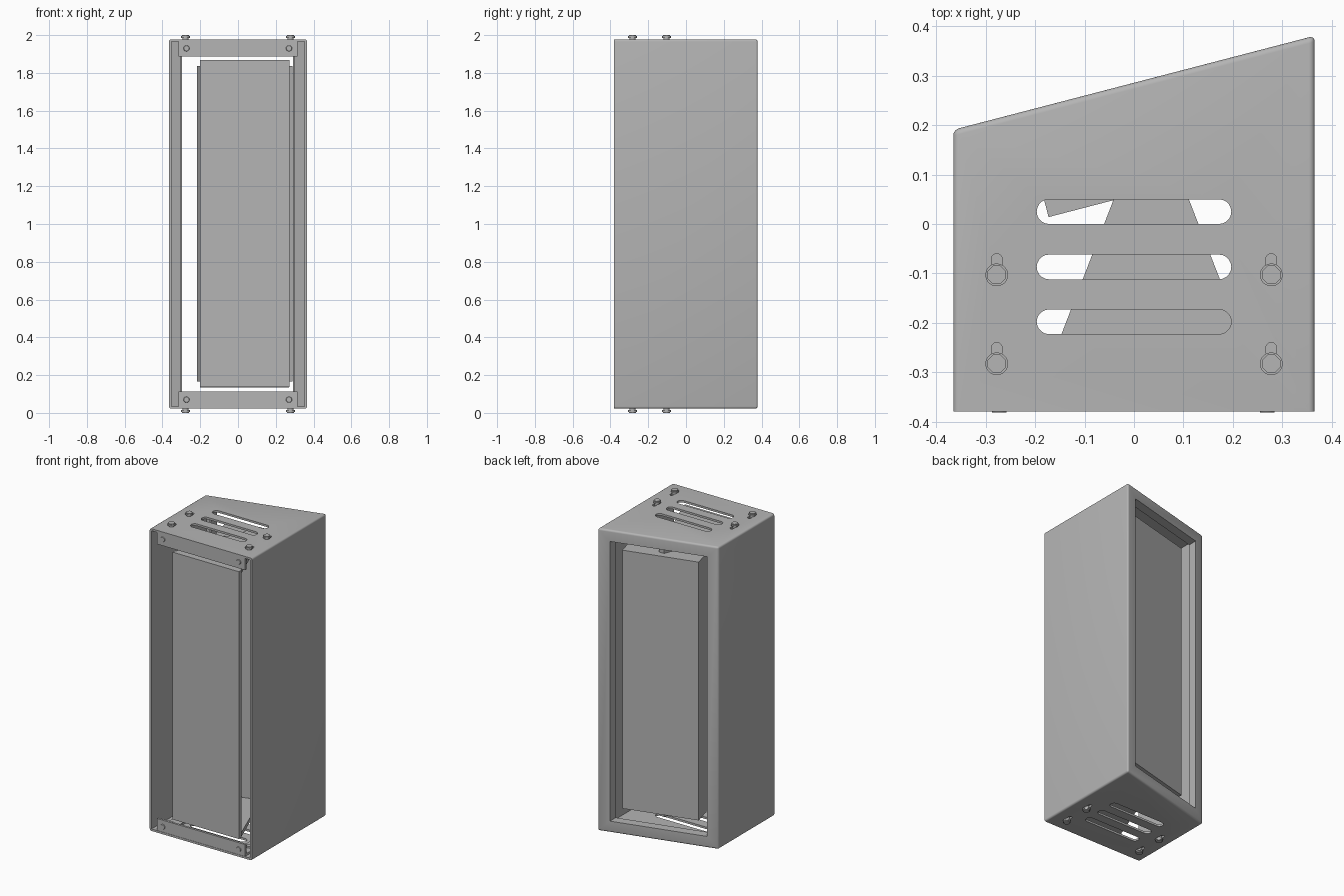
import bpy, bmesh, math
from mathutils import Matrix, Vector

cube = bpy.data.objects.get("Cube")
if cube:
    bpy.data.objects.remove(cube, do_unlink=True)

grey = bpy.data.materials.new("plain grey")
grey.use_nodes = True
colour = (0.46, 0.46, 0.46, 1)
grey.diffuse_color = colour
grey.node_tree.nodes["Principled BSDF"].inputs["Base Color"].default_value = colour

W, FRONT, LOW, HIGH, WALL = 0.366, -0.38, 0.022, 1.978, 0.013
SLOPE = 0.26


def back_y(x):
    return 0.286 + SLOPE * x


def add(name, bm):
    bmesh.ops.recalc_face_normals(bm, faces=bm.faces)
    mesh = bpy.data.meshes.new(name)
    bm.to_mesh(mesh)
    bm.free()
    ob = bpy.data.objects.new(name, mesh)
    bpy.context.collection.objects.link(ob)
    mesh.materials.append(grey)
    return ob


def prism_bm(outline, z0, z1):
    bm = bmesh.new()
    face = bm.faces.new([bm.verts.new((x, y, z0)) for x, y in outline])
    ext = bmesh.ops.extrude_face_region(bm, geom=[face])
    verts = [g for g in ext["geom"] if isinstance(g, bmesh.types.BMVert)]
    bmesh.ops.translate(bm, verts=verts, vec=(0, 0, z1 - z0))
    return bm


def prism(name, outline, z0, z1):
    return add(name, prism_bm(outline, z0, z1))


def box(name, x0, x1, y0, y1, z0, z1):
    return prism(name, [(x0, y0), (x1, y0), (x1, y1), (x0, y1)], z0, z1)


def both_ends(name, outline, z0, z1):
    """The same part at the top and mirrored at the bottom."""
    return (prism("top_" + name, outline, z0, z1),
            prism("bottom_" + name, outline, 2 - z1, 2 - z0))


def stadium(cx, cy, half, r, upright=False, n=10):
    pts = []
    for side in (1, -1):
        for i in range(n + 1):
            a = math.pi * (i / n - 0.5)
            u, v = side * (half + r * math.cos(a)), side * r * math.sin(a)
            pts.append((cx - v, cy + u) if upright else (cx + u, cy + v))
    return pts


def circle(cx, cy, r, n):
    return [(cx + r * math.cos(2 * math.pi * (i + 0.5) / n),
             cy + r * math.sin(2 * math.pi * (i + 0.5) / n)) for i in range(n)]


def cut(target, cutter):
    cutter.hide_render = True
    mod = target.modifiers.new("cut", "BOOLEAN")
    mod.operation, mod.solver, mod.object = "DIFFERENCE", "EXACT", cutter
    bpy.context.view_layer.objects.active = target
    bpy.ops.object.modifier_apply(modifier=mod.name)
    bpy.data.objects.remove(cutter, do_unlink=True)


def smooth(ob):
    bpy.ops.object.select_all(action="DESELECT")
    ob.select_set(True)
    bpy.context.view_layer.objects.active = ob
    bpy.ops.object.shade_smooth_by_angle(angle=math.radians(35))


# Housing: rounded sheet shell with a slanted back, open at the front
bm = prism_bm([(-W, FRONT), (W, FRONT), (W, back_y(W)), (-W, back_y(-W))], LOW, HIGH)
edges = [e for e in bm.edges if max(v.co.y for v in e.verts) > 0]
bmesh.ops.bevel(bm, geom=edges, offset=0.012, segments=4, profile=0.5, affect="EDGES")
housing = add("housing", bm)
inner = W - WALL
cut(housing, prism("inside_cutter",
                   [(-inner, FRONT - 0.1), (inner, FRONT - 0.1),
                    (inner, back_y(inner) - WALL), (-inner, back_y(-inner) - WALL)],
                   LOW + WALL, HIGH - WALL))

# Window in the back
WL, WR, WB, WT = -0.297, 0.292, 0.095, 1.905
cut(housing, box("window_cutter", WL, WR, 0.13, 0.6, WB, WT))

# Ventilation slots and fixing slots through top and bottom
for y in (0.025, -0.087, -0.198):
    cut(housing, prism("vent_cutter", stadium(0, y, 0.172, 0.025), -0.1, 2.1))
fixings = [(x, y) for x in (-0.278, 0.278) for y in (-0.103, -0.283)]
for x, y in fixings:
    cut(housing, prism("fixing_cutter", stadium(x, y + 0.016, 0.016, 0.011, True), -0.1, 2.1))
smooth(housing)


# Inward lips round the window
def lip(name, x0, x1, z0, z1):
    depth = 0.06
    prism(name, [(x0, back_y(x0) - depth), (x1, back_y(x1) - depth),
                 (x1, back_y(x1) - WALL), (x0, back_y(x0) - WALL)], z0, z1)


T = 0.01
lip("window_lip_right", WL - T, WL, WB - T, WT + T)
lip("window_lip_left", WR, WR + T, WB - T, WT + T)
lip("window_lip_top", WL, WR, WT, WT + T)
lip("window_lip_bottom", WL, WR, WB - T, WB)

# Screen box set parallel to the slanted back
along = Vector((1, SLOPE)).normalized()
inward = Vector((-along.y, along.x))
corner = Vector((-0.173, 0.014))
length, depth = 0.478, 0.17
prism("screen_box", [corner, corner + along * length,
                     corner + along * length + inward * depth, corner + inward * depth],
      0.165, 1.837)

# Carrier: front plate with tapered arms that grip the screen box
box("carrier_plate", -0.202, 0.272, FRONT, FRONT + 0.025, 0.137, 1.867)
both_ends("carrier_arm", [(-0.2, FRONT + 0.02), (0.27, FRONT + 0.02),
                          (0.053, 0.2), (0.017, 0.2)], 1.839, 1.866)

# Front cross bars with side tabs folded back under the housing
bar_x, bar_front = 0.316, FRONT + 0.002
both_ends("cross_bar", [(-bar_x, bar_front), (bar_x, bar_front),
                        (bar_x, bar_front + 0.014), (-bar_x, bar_front + 0.014)],
          1.888, HIGH - 0.004)
for side, sign in (("right", -1), ("left", 1)):
    tab = [(sign * x, y) for x, y in ((0.235, bar_front), (bar_x, bar_front),
                                      (bar_x, -0.06), (0.235, -0.06))]
    both_ends(side + "_mount_tab", tab, 1.951, HIGH - WALL)

# Bolts through the fixing slots
for i, (x, y) in enumerate(fixings):
    parts = both_ends(f"bolt_shank_{i}", circle(x, y, 0.016, 16), 1.94, 1.988)
    parts += both_ends(f"bolt_collar_{i}", circle(x, y, 0.023, 24), 1.985, 1.994)
    for ob in parts:
        smooth(ob)
    both_ends(f"bolt_head_{i}", circle(x, y, 0.02, 8), 1.99, 2.0)

# Screws on the cross bars
for x in (-0.273, 0.27):
    for z in (0.07, 1.93):
        bm = bmesh.new()
        place = Matrix.Translation((x, bar_front, z)) @ Matrix.Rotation(math.pi / 2, 4, "X")
        bmesh.ops.create_cone(bm, cap_ends=True, segments=16, radius1=0.018,
                              radius2=0.014, depth=0.008, matrix=place)
        smooth(add("bar_screw", bm))
